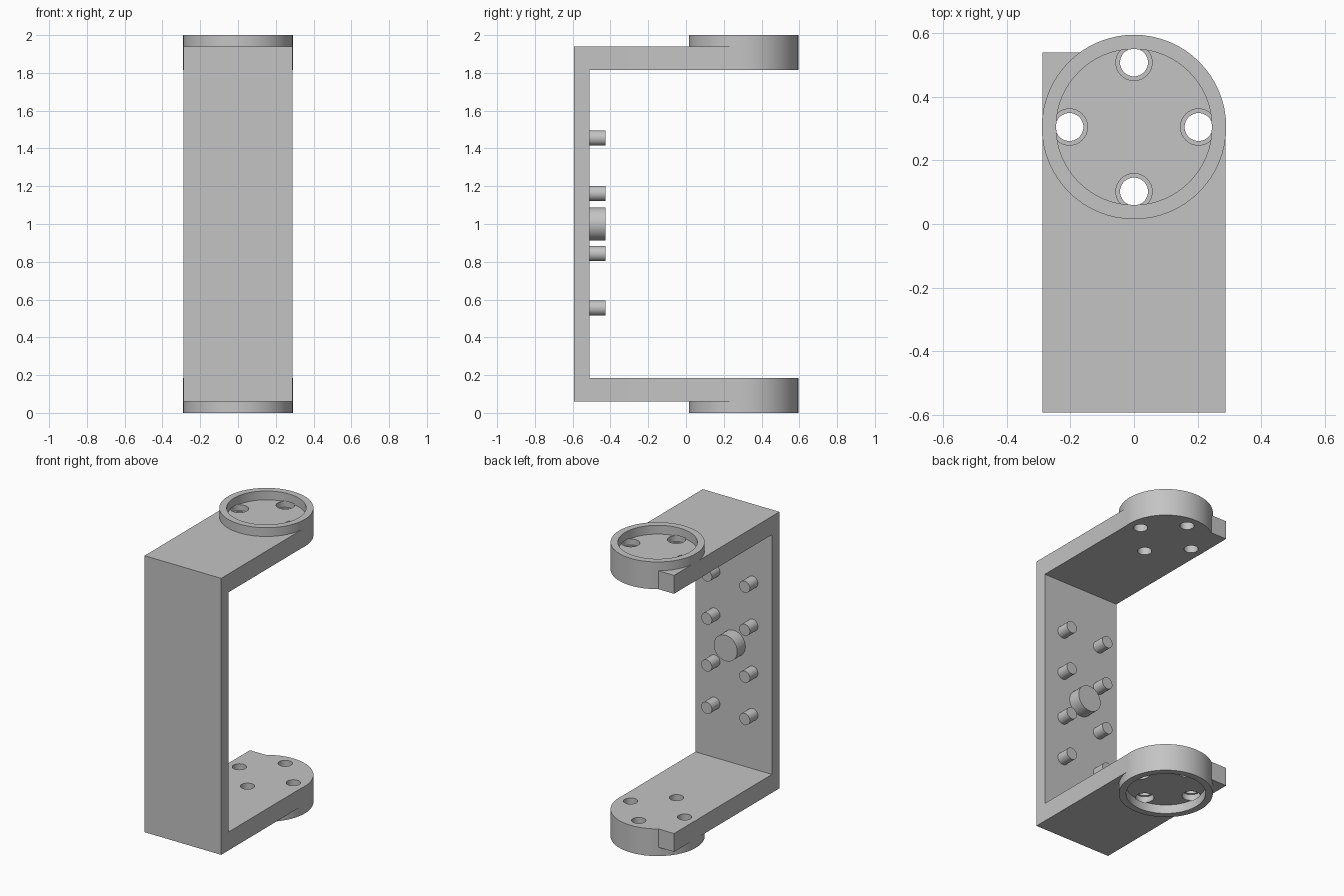
import bpy, bmesh, math

cube = bpy.data.objects.get("Cube")
if cube:
    bpy.data.objects.remove(cube, do_unlink=True)

grey = bpy.data.materials.new("light grey")
grey.use_nodes = True
COLOUR = (0.55, 0.55, 0.55, 1)
grey.diffuse_color = COLOUR
grey.node_tree.nodes["Principled BSDF"].inputs["Base Color"].default_value = COLOUR

HALF_W = 0.288            # half width of the strap
DISC_R, DISC_Y = 0.29, 0.305
FRONT, WALL = -0.592, -0.512
ARM_LOW, ARM_TOP, TOP = 1.815, 1.94, 2.0


def prism(name, outline, z0, z1):
    """Upright solid from an xy outline."""
    bm = bmesh.new()
    face = bm.faces.new([bm.verts.new((x, y, z0)) for x, y in outline])
    new = bmesh.ops.extrude_face_region(bm, geom=[face])["geom"]
    bmesh.ops.translate(bm, vec=(0, 0, z1 - z0),
                        verts=[v for v in new if isinstance(v, bmesh.types.BMVert)])
    bmesh.ops.recalc_face_normals(bm, faces=bm.faces[:])
    mesh = bpy.data.meshes.new(name)
    bm.to_mesh(mesh)
    bm.free()
    obj = bpy.data.objects.new(name, mesh)
    bpy.context.collection.objects.link(obj)
    mesh.materials.append(grey)
    return obj


def disc(name, x, y, r, z0, z1, sides=64):
    ring = [math.tau * i / sides for i in range(sides)]
    return prism(name, [(x + r * math.cos(a), y + r * math.sin(a)) for a in ring], z0, z1)


def span(side, low, high):
    """Height range on the upper arm, or its mirror on the lower arm."""
    return (low, high) if side > 0 else (TOP - high, TOP - low)


def combine(target, other, operation):
    mod = target.modifiers.new("cut", "BOOLEAN")
    mod.operation, mod.solver, mod.object = operation, "EXACT", other
    bpy.context.view_layer.objects.active = target
    bpy.ops.object.modifier_apply(modifier=mod.name)
    bpy.data.objects.remove(other, do_unlink=True)


def smooth(obj):
    bpy.ops.object.select_all(action="DESELECT")
    obj.select_set(True)
    bpy.context.view_layer.objects.active = obj
    bpy.ops.object.shade_smooth_by_angle(angle=math.radians(30))


# Upright wall of the bracket
bracket = prism("bracket", [(-HALF_W, FRONT), (HALF_W, FRONT), (HALF_W, WALL), (-HALF_W, WALL)],
                TOP - ARM_TOP, ARM_TOP)

# Arms with one square corner tab, ending in round housings
arm_outline = [(-HALF_W, FRONT), (HALF_W, FRONT), (HALF_W, 0.3), (0, 0.3), (0, 0.54), (-HALF_W, 0.54)]
for side in (1, -1):
    combine(bracket, prism("arm", arm_outline, *span(side, ARM_LOW, ARM_TOP)), "UNION")
    combine(bracket, disc("housing", 0, DISC_Y, DISC_R, *span(side, ARM_LOW, TOP)), "UNION")

# Round recess, and four counterbored holes in each housing
for side in (1, -1):
    combine(bracket, disc("recess", 0, DISC_Y, 0.245, *span(side, ARM_TOP, 2.1)), "DIFFERENCE")
    for i in range(4):
        x = 0.203 * math.cos(i * math.pi / 2)
        y = DISC_Y + 0.203 * math.sin(i * math.pi / 2)
        combine(bracket, disc("counterbore", x, y, 0.057, *span(side, 1.9, 1.945), 32), "DIFFERENCE")
        combine(bracket, disc("hole", x, y, 0.044, *span(side, 1.7, 1.92), 32), "DIFFERENCE")
smooth(bracket)


# Pegs standing on the inner wall
def peg(name, x, z, r):
    bpy.ops.mesh.primitive_cylinder_add(vertices=32, radius=r, depth=0.1,
                                        location=(x, -0.475, z), rotation=(math.pi / 2, 0, 0))
    obj = bpy.context.object
    obj.name = name
    obj.data.materials.append(grey)
    smooth(obj)


peg("centre_boss", 0, 1.0, 0.088)
for x in (-0.143, 0.143):
    for z in (0.555, 0.843, 1.162, 1.455):
        peg("peg", x, z, 0.04)
